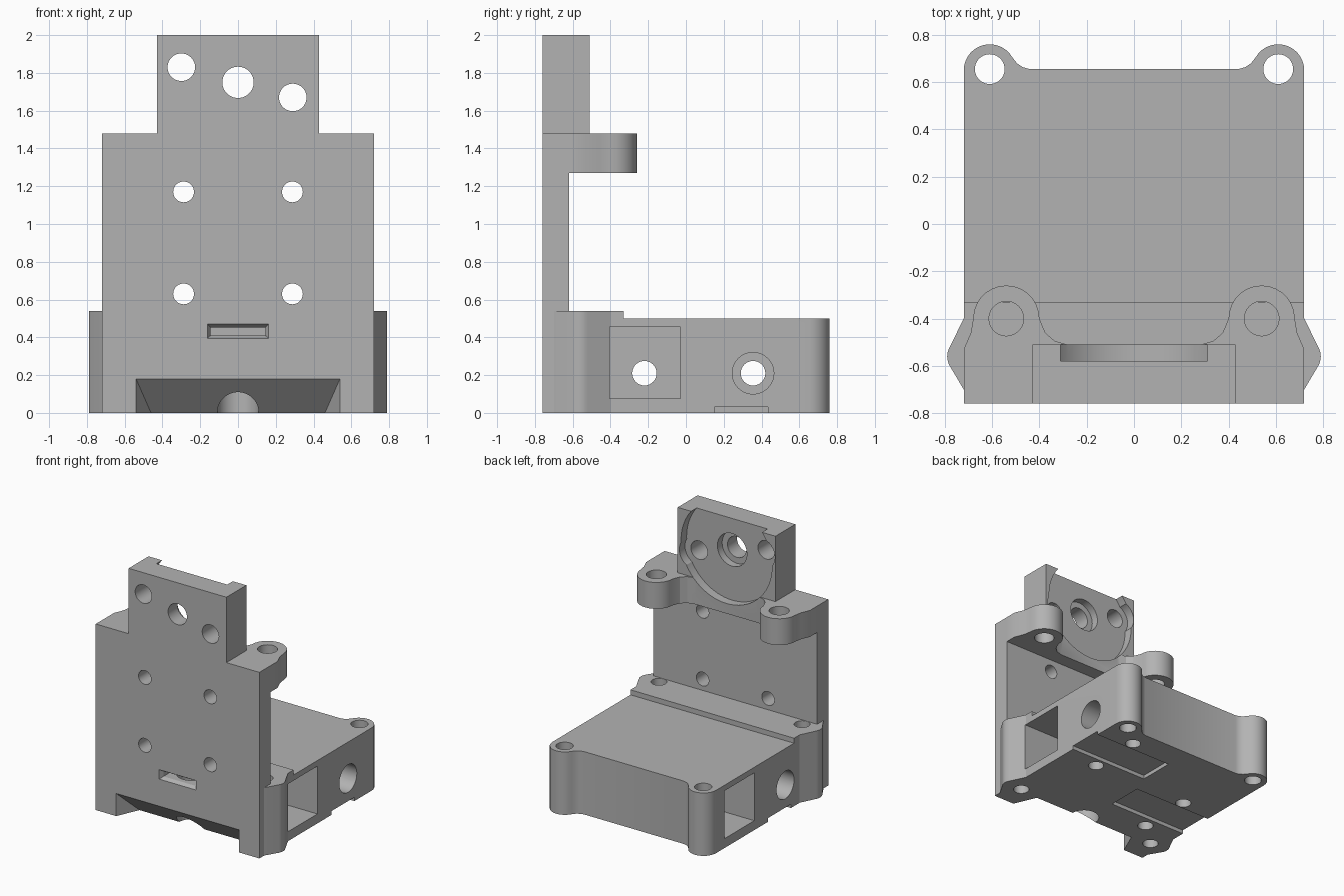
import bpy, bmesh, math
from mathutils import Vector, Matrix

cube = bpy.data.objects.get("Cube")
if cube:
    bpy.data.objects.remove(cube, do_unlink=True)

grey = bpy.data.materials.new("plain grey")
grey.use_nodes = True
grey.diffuse_color = (0.45, 0.45, 0.45, 1)
grey.node_tree.nodes["Principled BSDF"].inputs["Base Color"].default_value = (0.45, 0.45, 0.45, 1)


def finish(name, bm):
    bmesh.ops.recalc_face_normals(bm, faces=bm.faces)
    mesh = bpy.data.meshes.new(name)
    bm.to_mesh(mesh)
    bm.free()
    mesh.materials.append(grey)
    ob = bpy.data.objects.new(name, mesh)
    bpy.context.collection.objects.link(ob)
    return ob


def hull(name, points):
    bm = bmesh.new()
    for p in points:
        bm.verts.new(p)
    bmesh.ops.convex_hull(bm, input=bm.verts)
    bmesh.ops.dissolve_limit(bm, angle_limit=0.01, verts=bm.verts, edges=bm.edges)
    return finish(name, bm)


def box(name, x, y, z):
    return hull(name, [(a, b, c) for a in x for b in y for c in z])


def prism(name, outline, z0, z1):
    bm = bmesh.new()
    face = bm.faces.new([bm.verts.new((x, y, z0)) for x, y in outline])
    top = bmesh.ops.extrude_face_region(bm, geom=[face])["geom"]
    bmesh.ops.translate(bm, vec=(0, 0, z1 - z0),
                        verts=[v for v in top if isinstance(v, bmesh.types.BMVert)])
    return finish(name, bm)


def rod(name, axis, start, length, radius, sides=40):
    direction = Vector([float(a == axis) for a in "xyz"])
    turn = direction.to_track_quat("Z", "Y").to_matrix().to_4x4()
    bm = bmesh.new()
    bmesh.ops.create_cone(bm, cap_ends=True, segments=sides, radius1=radius, radius2=radius,
                          depth=length,
                          matrix=Matrix.Translation(Vector(start) + direction * length / 2) @ turn)
    return finish(name, bm)


def arc(cx, cy, r, a0, a1, n=14):
    angles = [math.radians(a0 + (a1 - a0) * i / n) for i in range(n + 1)]
    return [(cx + r * math.cos(a), cy + r * math.sin(a)) for a in angles]


def mirrored(half):
    return half + [(-x, y) for x, y in reversed(half)]


def boolean(body, tool, operation):
    mod = body.modifiers.new("join", "BOOLEAN")
    mod.operation, mod.solver, mod.object = operation, "EXACT", tool
    bpy.context.view_layer.objects.active = body
    bpy.ops.object.modifier_apply(modifier=mod.name)
    bpy.data.objects.remove(tool, do_unlink=True)


# Base outline with side ears and rounded rear posts
ear = [(0.72, -0.76), (0.72, -0.70)] + arc(0.71, -0.56, 0.08, -30, 30, 6) + [(0.72, -0.40)]
post = arc(0.61, 0.65, 0.11, 0, 150) + [(0.495, 0.68), (0.47, 0.663), (0.44, 0.655)]
body = prism("bracket_body", mirrored(ear + post), 0, 0.50)

# Raised front ledge, upright plate and tower
boolean(body, prism("ledge", mirrored(ear + [(0.72, -0.33)]), 0.2, 0.54), "UNION")
boolean(body, box("plate", (-0.72, 0.72), (-0.76, -0.62), (0.3, 1.48)), "UNION")
boolean(body, box("tower", (-0.43, 0.43), (-0.76, -0.51), (1.3, 2.0)), "UNION")

# Shelf with two rounded lugs
lug = [(0.72, -0.76), (0.72, -0.53), (0.69, -0.46)] + arc(0.54, -0.40, 0.14, 0, 180)
lug += [(0.375, -0.46), (0.335, -0.495), (0.28, -0.51)]
boolean(body, prism("shelf", mirrored(lug), 1.27, 1.48), "UNION")

cutters = []
# Round seat and screw holes in the tower
cutters.append(rod("round_seat", "y", (0, -0.58, 1.75), 0.2, 0.40, 72))
cutters.append(rod("centre_counterbore", "y", (0, -0.64, 1.75), 0.2, 0.13))
for x, z, r in ((-0.30, 1.83, 0.073), (0, 1.75, 0.083), (0.29, 1.67, 0.073)):
    cutters.append(rod("tower_hole", "y", (x, -0.9, z), 0.6, r))
    if x:
        cutters.append(rod("hole_relief", "y", (x, -0.58, z), 0.2, 0.125))

for s in (-1, 1):
    # Plate holes, lug holes, post holes and ear holes
    for z in (0.63, 1.17):
        cutters.append(rod("plate_hole", "y", (s * 0.288, -0.9, z), 0.35, 0.055))
    cutters.append(rod("lug_hole", "z", (s * 0.54, -0.40, 1.2), 0.4, 0.073))
    cutters.append(rod("post_hole", "z", (s * 0.61, 0.655, -0.1), 0.8, 0.063))
    cutters.append(rod("ear_hole", "z", (s * 0.63, -0.56, -0.1), 0.7, 0.058))

# Side bores with a counterbore on one end and a square pocket on the other
for s, bore_y, pocket in ((1, 0.355, (-0.405, -0.03)), (-1, -0.22, (0.17, 0.545))):
    cutters.append(rod("side_bore", "x", (-1, bore_y, 0.21), 2, 0.065))
    cutters.append(rod("side_counterbore", "x", (0.5 if s > 0 else -1, bore_y, 0.21), 0.5, 0.11))
    cutters.append(box("square_pocket", (s * 0.25, s * 0.9), pocket, (0.075, 0.455)))

# Shallow grooves and blind holes underneath
for s, groove, holes in ((1, (0.15, 0.435), (0.07, 0.50)), (-1, (-0.29, 0), (-0.38, 0.06))):
    cutters.append(box("groove", (s * 0.03, s * 0.9), groove, (-0.1, 0.03)))
    for y in holes:
        cutters.append(rod("foot_hole", "z", (s * 0.43, y, -0.1), 0.17, 0.058))

# Sloped notch at the front foot, with a vertical bore and a nut slot above
wedge = [(0.544, -0.77, 0.19), (0.544, -0.77, -0.01), (0.456, -0.57, -0.01)]
cutters.append(hull("notch", [(s * x, y, z) for x, y, z in wedge for s in (-1, 1)]))
cutters.append(rod("foot_bore", "z", (0, -0.58, -0.1), 0.53, 0.11))
cutters.append(box("nut_slot", (-0.145, 0.145), (-0.8, -0.46), (0.41, 0.452)))
cutters.append(hull("slot_chamfer", [(s * x, y, z) for s in (-1, 1) for x, y, z in (
    (0.167, -0.77, 0.39), (0.167, -0.77, 0.476), (0.145, -0.73, 0.41), (0.145, -0.73, 0.452))]))

for cutter in cutters:
    boolean(body, cutter, "DIFFERENCE")

bpy.ops.object.select_all(action="DESELECT")
body.select_set(True)
bpy.context.view_layer.objects.active = body
bpy.ops.object.shade_smooth_by_angle(angle=math.radians(25))
